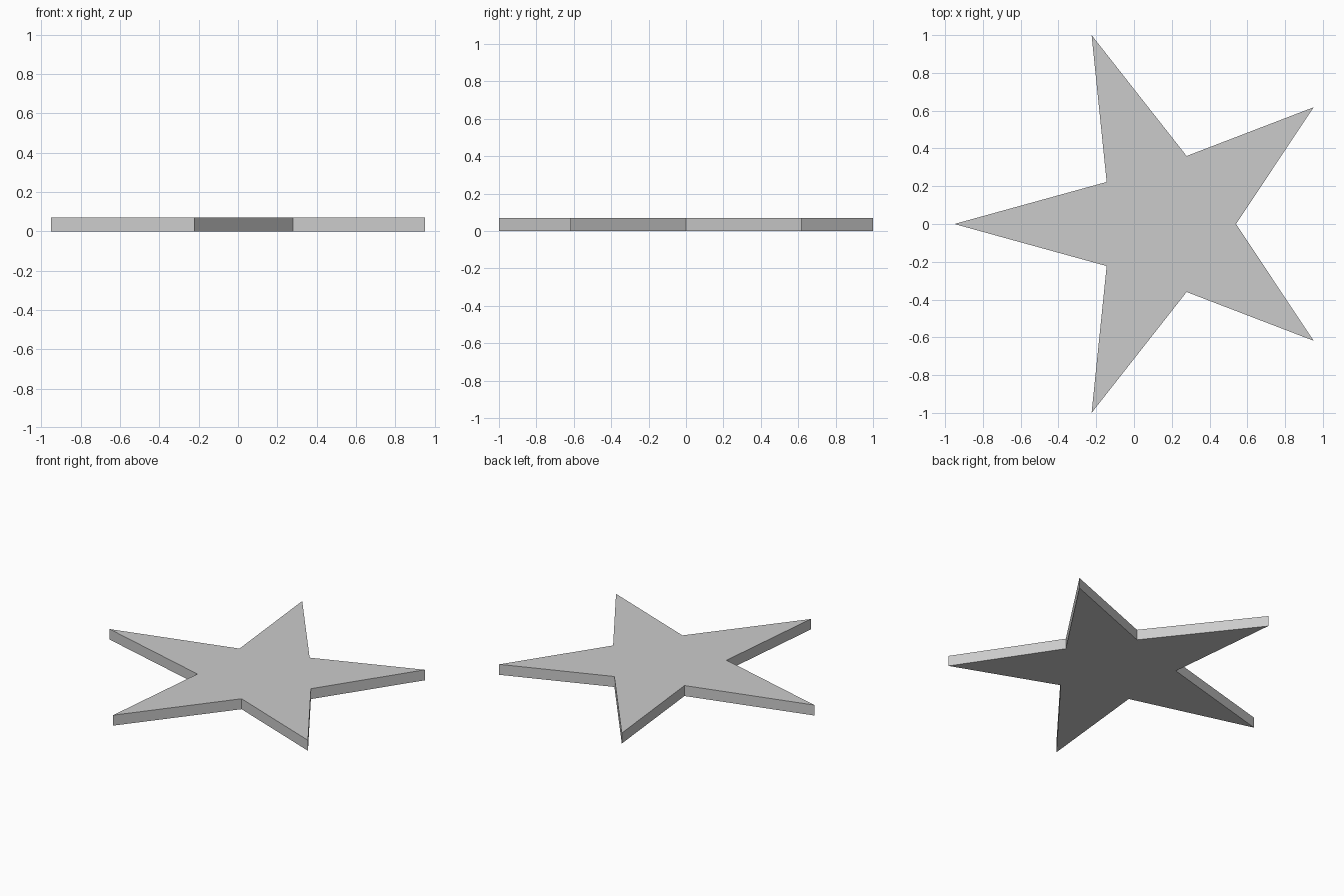
import bpy, bmesh
from math import sin, cos, pi

if "Cube" in bpy.data.objects:
    bpy.data.objects.remove(bpy.data.objects["Cube"])

HEIGHT = 0.07

def ring_point(cx, radius, angle):
    return (cx + radius * cos(angle), radius * sin(angle), 0.0)

# Star outline: tips and notches lie on slightly offset circles
outline = []
for i in range(5):
    a = i * 2 * pi / 5
    outline.append(ring_point(0.1615, 0.3785, a))           # notch
    outline.append(ring_point(0.1004, 1.0515, a + pi / 5))  # tip

# Extrude the outline into a flat plate
bm = bmesh.new()
base = bm.faces.new([bm.verts.new(p) for p in outline])
result = bmesh.ops.extrude_face_region(bm, geom=[base], use_keep_orig=True)
top = [v for v in result["geom"] if isinstance(v, bmesh.types.BMVert)]
bmesh.ops.translate(bm, verts=top, vec=(0, 0, HEIGHT))
bmesh.ops.recalc_face_normals(bm, faces=bm.faces)

mesh = bpy.data.meshes.new("star_plate")
bm.to_mesh(mesh)
bm.free()
bpy.context.collection.objects.link(bpy.data.objects.new("star_plate", mesh))
